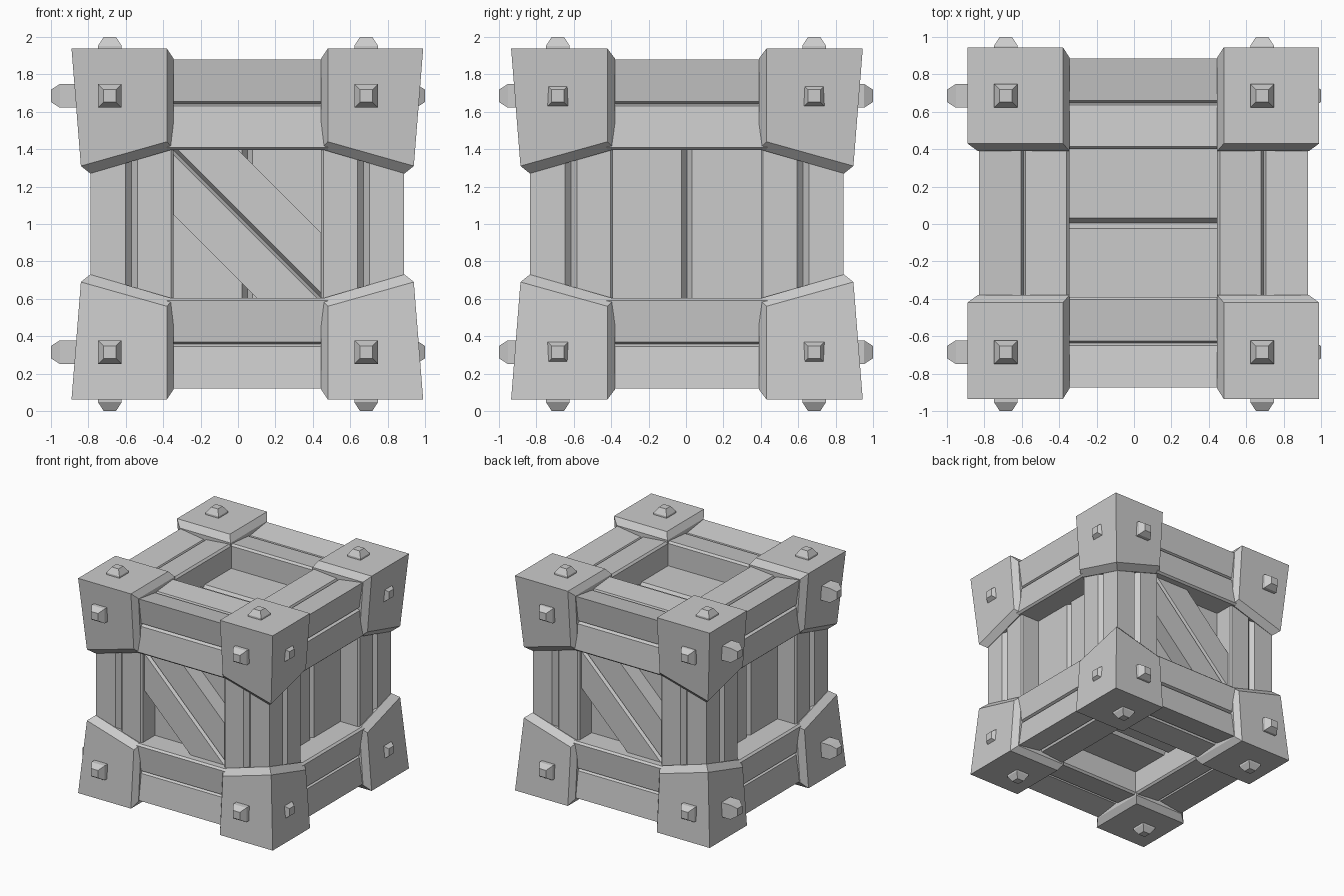
import bpy, bmesh, math
from mathutils import Matrix

if "Cube" in bpy.data.objects:
    bpy.data.objects.remove(bpy.data.objects["Cube"])

FRAME = (0.05, 0.005, 1.0)   # centre of the wooden frame
BOLTS = (0.0, 0.0, 1.0)      # centre of the bolt pattern

# Axis shuffles: a part modelled along z is laid along x or y
ALONG = {
    'z': Matrix.Identity(3),
    'x': Matrix(((0, 0, 1), (1, 0, 0), (0, 1, 0))),
    'y': Matrix(((0, 1, 0), (0, 0, 1), (1, 0, 0))),
}


def make(name, verts, faces, rot=Matrix.Identity(3), mirror='', origin=FRAME):
    bm = bmesh.new()
    vs = [bm.verts.new(v) for v in verts]
    for f in faces:
        bm.faces.new([vs[i] for i in f])
    bm.transform(rot.to_4x4())
    bmesh.ops.recalc_face_normals(bm, faces=bm.faces)
    me = bpy.data.meshes.new(name)
    bm.to_mesh(me)
    bm.free()
    ob = bpy.data.objects.new(name, me)
    ob.location = origin
    bpy.context.collection.objects.link(ob)
    if mirror:
        m = ob.modifiers.new("mirror", 'MIRROR')
        m.use_axis = [a in mirror for a in 'xyz']
        m.use_mirror_merge = False
    return ob


def loft(name, rings, **kw):
    """Skin equal-sized rings and cap both ends."""
    n = len(rings[0])
    verts = [v for r in rings for v in r]
    faces = [(k * n + i, k * n + (i + 1) % n, (k + 1) * n + (i + 1) % n, (k + 1) * n + i)
             for k in range(len(rings) - 1) for i in range(n)]
    faces += [tuple(range(n)), tuple(range(len(verts) - n, len(verts)))]
    return make(name, verts, faces, **kw)


def prism(name, profile, half, **kw):
    return loft(name, [[(x, y, z) for x, y in profile] for z in (-half, half)], **kw)


def timber(edge):
    """Square section whose two outer faces follow the same grooved edge."""
    return [(0.395, 0.395)] + edge + [(b, a) for a, b in reversed(edge[:-1])]


def grooved(w, depth, back, g, cut):
    """Flat board section with a V groove in the middle."""
    return [(-w, back), (w, back), (w, depth), (g, depth), (0, depth - cut), (-g, depth)] + [(-w, depth)]


# Corner caps: three sloped outer faces with a bevelled rim
rim = [(.43, .425, .9375), (.94, .425, .9375), (.90, .425, .44),
       (.89, .89, .31), (.43, .90, .44), (.43, .94, .9375)]
inner = [(.395, .385, .885), (.885, .385, .885), (.85, .385, .40),
         (.84, .84, .27), (.395, .85, .40), (.395, .885, .885)]
faces = [(0, 1, 12, 5), (1, 2, 3, 12), (5, 12, 3, 4),
         (6, 7, 8, 13), (8, 9, 10, 13), (10, 11, 6, 13)]
faces += [(i, (i + 1) % 6, 6 + (i + 1) % 6, 6 + i) for i in range(6)]
make("corner_caps", rim + inner + [(.94, .94, .9375), (.395, .385, .40)], faces, mirror='xyz')

# Corner posts
prism("posts", timber([(.825, .395), (.838, .408), (.838, .588), (.80, .62),
                       (.838, .652), (.838, .838)]), 0.45, mirror='xy')

# Horizontal beams, faces dished toward the centre groove
beam = timber([(.855, .395), (.872, .41), (.852, .63), (.825, .642), (.848, .655), (.88, .88)])
prism("long_beams", beam, 0.43, rot=ALONG['x'], mirror='yz')
prism("side_beams", beam, 0.43, rot=ALONG['y'], mirror='xz')

# Recessed two-board panels on all six sides
panel = grooved(0.43, 0.66, 0.58, 0.028, 0.04)
prism("front_back_panels", panel, 0.43, mirror='y')
prism("side_panels", [(b, a) for a, b in panel], 0.43, mirror='x')
prism("top_bottom_panels", panel, 0.43, rot=ALONG['x'], mirror='z')

# Diagonal braces on the front and back
brace = grooved(0.245, 0.80, 0.62, 0.018, 0.03)
tilt = Matrix.Rotation(math.radians(45), 3, 'Y')
prism("back_brace", brace, 0.6, rot=tilt)
prism("front_brace", brace, 0.6, rot=Matrix.Rotation(math.pi, 3, 'Z') @ tilt)

# Square bolts with pyramid tips, one set per axis
for axis in 'xyz':
    rings = [[(.685 + sx * r, .685 + sy * r, z) for sx, sy in ((-1, -1), (1, -1), (1, 1), (-1, 1))]
             for r, z in ((.063, .85), (.063, .953), (.033, 1.0))]
    loft("bolts_" + axis, rings, rot=ALONG[axis], mirror='xyz', origin=BOLTS)
